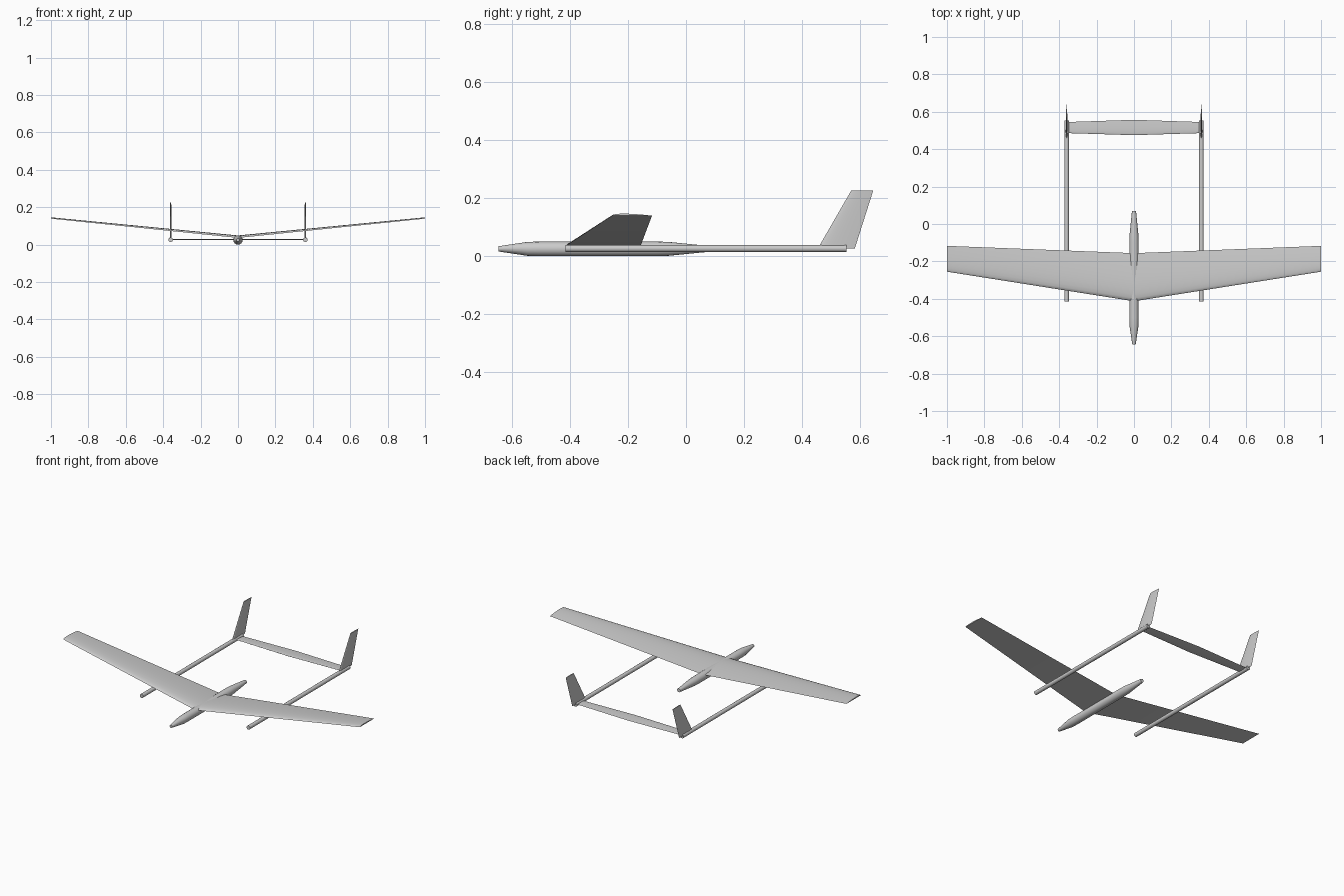
import bpy, math
from math import pi, sin, cos

if "Cube" in bpy.data.objects:
    bpy.data.objects.remove(bpy.data.objects["Cube"])


def loft(name, rings):
    """Skin a list of equal-length closed rings and cap both ends."""
    n = len(rings[0])
    verts = [p for r in rings for p in r]
    faces = [(k * n + i, k * n + (i + 1) % n, (k + 1) * n + (i + 1) % n, (k + 1) * n + i)
             for k in range(len(rings) - 1) for i in range(n)]
    last = (len(rings) - 1) * n
    faces += [tuple(reversed(range(n))), tuple(range(last, last + n))]
    me = bpy.data.meshes.new(name)
    me.from_pydata(verts, [], faces)
    ob = bpy.data.objects.new(name, me)
    bpy.context.collection.objects.link(ob)
    bpy.ops.object.select_all(action='DESELECT')
    ob.select_set(True)
    bpy.context.view_layer.objects.active = ob
    # consistent outward normals
    bpy.ops.object.mode_set(mode='EDIT')
    bpy.ops.mesh.select_all(action='SELECT')
    bpy.ops.mesh.normals_make_consistent(inside=False)
    bpy.ops.object.mode_set(mode='OBJECT')
    bpy.ops.object.shade_smooth_by_angle(angle=math.radians(35))
    return ob


def tube(name, x, z, stations, sides=16):
    """Round body along y from (y, radius) stations."""
    return loft(name, [[(x + r * cos(2 * pi * i / sides), y, z + r * sin(2 * pi * i / sides))
                        for i in range(sides)] for y, r in stations])


def airfoil(thick, symmetric, n=12):
    """Closed section as (chord fraction, height fraction)."""
    def half(t):
        return thick * 2 * (1.4845 * t**.5 - .63 * t - 1.758 * t**2 + 1.4215 * t**3 - .518 * t**4) * .5
    ts = [(1 - cos(pi * i / n)) / 2 for i in range(n + 1)]
    if symmetric:
        return [(t, half(t)) for t in ts] + [(t, -half(t)) for t in reversed(ts[1:-1])]
    # flat underside, arched top
    return [(t, 2 * half(t)) for t in ts] + [(t, 0) for t in reversed(ts[1:-1])]


# Fuselage pod
tube("fuselage", 0, .025, [(-.645, .009), (-.545, .024), (-.5, .025), (-.1, .025),
                           (-.062, .024), (.07, .011)])

# Main wing with dihedral: (x, leading y, trailing y, z)
section = airfoil(.105 / 2, False)
loft("wing", [[(x, a + (b - a) * t, z + (b - a) * h) for t, h in section]
              for x, a, b, z in [(-1, -.255, -.117, .139), (0, -.413, -.156, .036),
                                 (1, -.255, -.117, .139)]])

# Horizontal tail
section = airfoil(.08 / 2, True)
loft("tailplane", [[(x, a + (b - a) * t, .027 + 2 * (b - a) * h) for t, h in section]
                   for x, a, b in [(-.36, .486, .545), (0, .475, .557), (.36, .486, .545)]])

# Booms and swept fins on both sides
for side, s in (("left", -1), ("right", 1)):
    tube(side + "_boom", s * .36, .026, [(-.415, .012), (.553, .012)])
    loft(side + "_fin", [[(s * .36 + 2 * (b - a) * h, a + (b - a) * t, z) for t, h in section]
                         for z, a, b in [(.027, .454, .581), (.225, .568, .644)]])
